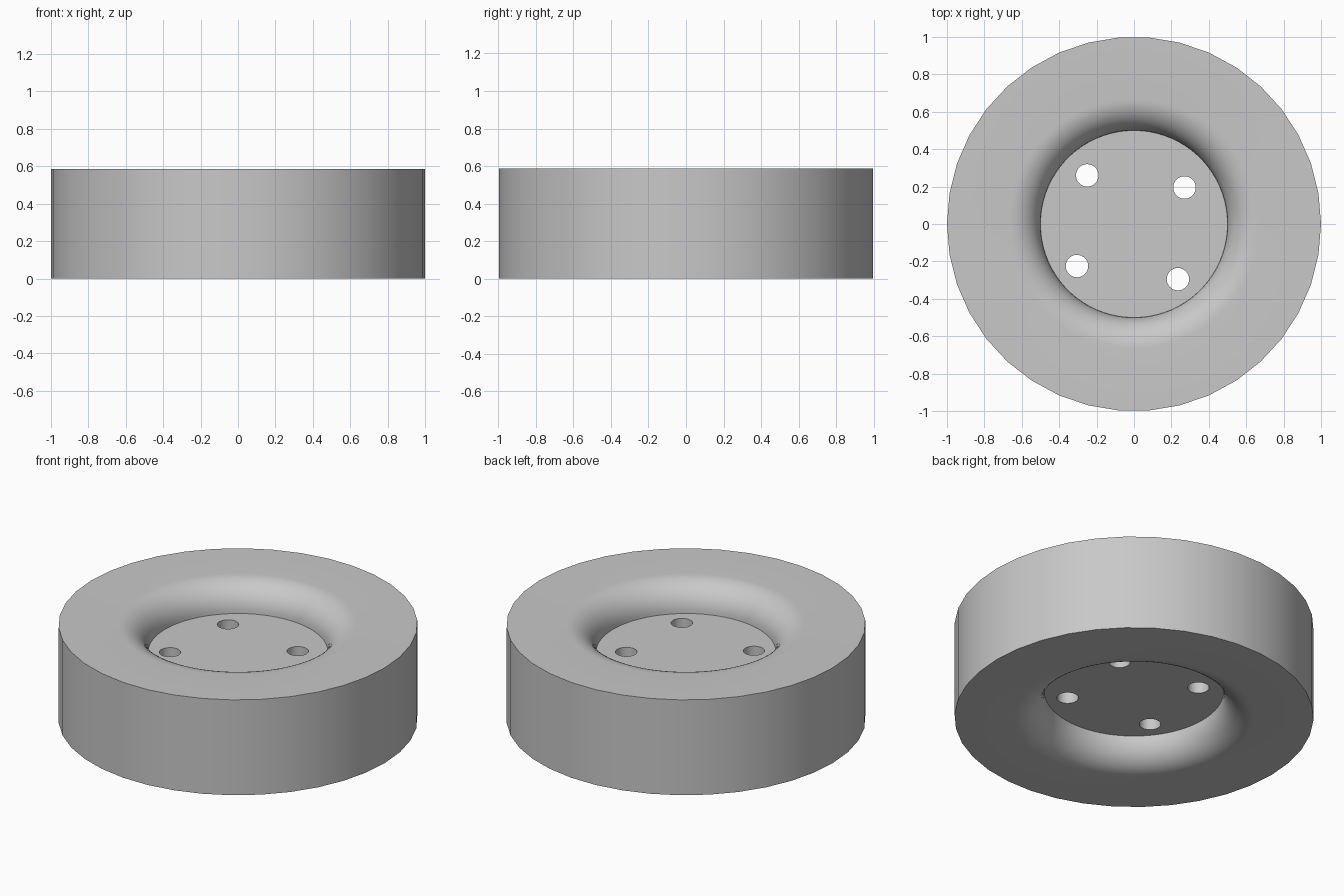
import bpy, bmesh
from math import cos, sin, pi

if "Cube" in bpy.data.objects:
    bpy.data.objects.remove(bpy.data.objects["Cube"], do_unlink=True)

HEIGHT, HUB_R, FILLET = 0.586, 0.5, 0.168
SIDES, STEPS = 38, 12
HOLE_R = 0.06
HOLES = [(-0.25, 0.26), (0.27, 0.195), (-0.305, -0.225), (0.235, -0.295)]

# Single grey finish
grey = bpy.data.materials.new("grey")
grey.use_nodes = True
grey.diffuse_color = (0.58, 0.58, 0.58, 1)
grey.node_tree.nodes["Principled BSDF"].inputs["Base Color"].default_value = grey.diffuse_color

bm = bmesh.new()


def ring(radius, z, count):
    return [bm.verts.new((radius * cos(2 * pi * i / count), radius * sin(2 * pi * i / count), z))
            for i in range(count)]


def bridge(a, b):
    n = len(a)
    for i in range(n):
        bm.faces.new((a[i], a[(i + 1) % n], b[(i + 1) % n], b[i]))


# Each side of the wheel: flat rim face, rounded lip and recessed hub disc
def wheel_side(z, direction):
    outer = ring(1, z, SIDES)
    n = SIDES * 2
    lips = []
    for k in range(STEPS + 1):
        a = pi / 2 * k / STEPS
        lips.append(ring(HUB_R + FILLET * (1 - sin(a)),
                         z - direction * FILLET * (1 - cos(a)), n))
    inner = lips[0]
    for i in range(SIDES):
        bm.faces.new((outer[i], outer[(i + 1) % SIDES], inner[(2 * i + 2) % n],
                      inner[2 * i + 1], inner[2 * i]))
    for a, b in zip(lips, lips[1:]):
        bridge(a, b)
    bm.faces.new(lips[-1])
    return outer


# Outer tread wall joins both sides
bridge(wheel_side(0, -1), wheel_side(HEIGHT, 1))
bmesh.ops.recalc_face_normals(bm, faces=bm.faces[:])
mesh = bpy.data.meshes.new("wheel")
bm.to_mesh(mesh)
bm.free()
mesh.materials.append(grey)
wheel = bpy.data.objects.new("wheel", mesh)
bpy.context.collection.objects.link(wheel)

# Four bolt holes through the hub, cut by one joined helper
cut = bmesh.new()
for x, y in HOLES:
    made = bmesh.ops.create_cone(cut, cap_ends=True, segments=32, radius1=HOLE_R,
                                 radius2=HOLE_R, depth=1)
    bmesh.ops.translate(cut, verts=made["verts"], vec=(x, y, HEIGHT / 2))
cut_mesh = bpy.data.meshes.new("hole_cutter")
cut.to_mesh(cut_mesh)
cut.free()
cut_mesh.materials.append(grey)
cutter = bpy.data.objects.new("hole_cutter", cut_mesh)
cutter.hide_render = True
bpy.context.collection.objects.link(cutter)

bpy.ops.object.select_all(action="DESELECT")
wheel.select_set(True)
bpy.context.view_layer.objects.active = wheel
holes = wheel.modifiers.new("bolt_holes", "BOOLEAN")
holes.operation = "DIFFERENCE"
holes.solver = "EXACT"
holes.object = cutter
bpy.ops.object.modifier_apply(modifier=holes.name)
bpy.data.objects.remove(cutter, do_unlink=True)
bpy.ops.object.shade_smooth_by_angle(angle=pi / 6)
